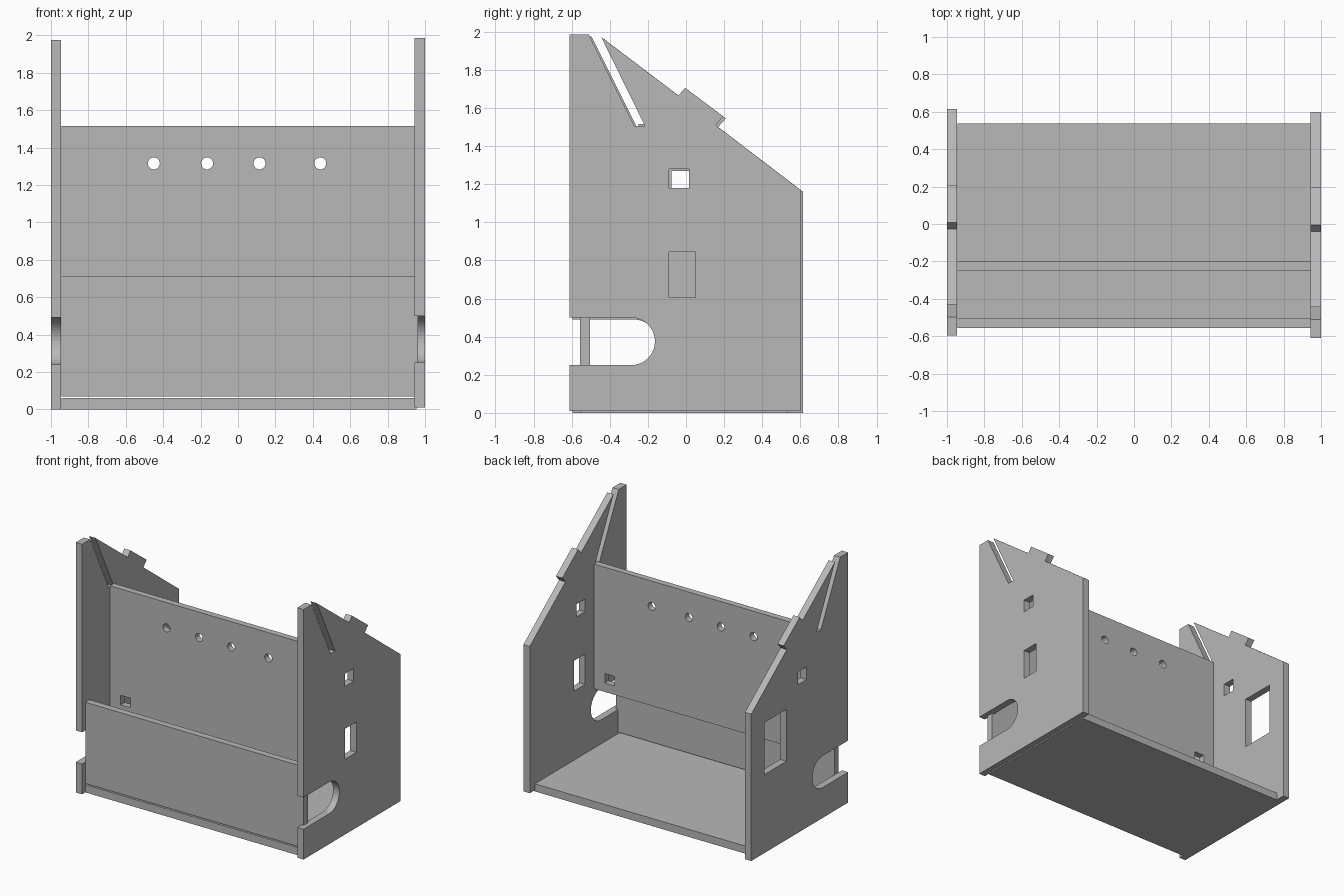
import bpy
from math import sin, cos, pi
from mathutils import Matrix

cube = bpy.data.objects.get("Cube")
if cube:
    bpy.data.objects.remove(cube)

grey = bpy.data.materials.new("plain_grey")
grey.use_nodes = True
colour = (0.48, 0.48, 0.48, 1)
grey.diffuse_color = colour
grey.node_tree.nodes["Principled BSDF"].inputs["Base Color"].default_value = colour

# Local axes of a sheet (across, up, thickness) mapped to the model
SIDE = Matrix(((0, 0, 1), (1, 0, 0), (0, 1, 0))).to_4x4()
FRONT = Matrix(((1, 0, 0), (0, 0, -1), (0, 1, 0))).to_4x4()


def rect(x0, x1, z0, z1):
    return [(x0, z0), (x1, z0), (x1, z1), (x0, z1)]


def arc(cx, cz, r, start, end, n):
    return [(cx + r * cos(start + (end - start) * i / n),
             cz + r * sin(start + (end - start) * i / n)) for i in range(n + 1)]


def sheet(name, outline, holes, thickness, axes, centre):
    """Cut a flat sheet with holes and place it."""
    curve = bpy.data.curves.new(name, 'CURVE')
    curve.dimensions = '2D'
    curve.fill_mode = 'BOTH'
    curve.extrude = thickness / 2
    for loop in [outline] + holes:
        spline = curve.splines.new('POLY')
        spline.points.add(len(loop) - 1)
        for point, (a, b) in zip(spline.points, loop):
            point.co = (a, b, 0, 1)
        spline.use_cyclic_u = True
    temp = bpy.data.objects.new(name + "_profile", curve)
    bpy.context.collection.objects.link(temp)
    graph = bpy.context.evaluated_depsgraph_get()
    mesh = bpy.data.meshes.new_from_object(temp.evaluated_get(graph))
    bpy.data.objects.remove(temp)
    mesh.transform(Matrix.Translation(centre) @ axes)
    mesh.materials.clear()
    mesh.materials.append(grey)
    for face in mesh.polygons:
        face.use_smooth = False
    obj = bpy.data.objects.new(name, mesh)
    bpy.context.collection.objects.link(obj)
    return obj


T = 0.055

# Gable outline: rounded front notch, sloped roof with tab, diagonal slot
gable = [(-0.61, 0.01), (0.60, 0.01), (0.60, 1.17),
         (0.155, 1.51), (0.195, 1.555), (-0.005, 1.705), (-0.04, 1.665),
         (-0.445, 1.972), (-0.215, 1.505), (-0.27, 1.505), (-0.51, 1.985),
         (-0.61, 1.985), (-0.61, 0.5)]
gable += arc(-0.288, 0.375, 0.125, pi / 2, -pi / 2, 20) + [(-0.61, 0.25)]
small_window = rect(-0.09, 0.015, 1.18, 1.28)

# Gable walls, each with its own lower window
sheet("left_wall", gable, [small_window, rect(-0.09, 0.05, 0.605, 0.845)],
      T, SIDE, (1 - T / 2, 0, 0))
sheet("right_wall", gable, [small_window, rect(0.16, 0.435, 0.63, 1.04)],
      T, SIDE, (-1 + T / 2, 0.014, -0.01))

# Upper panel with round holes and a square slot at each end
holes = [arc(x, 1.315, 0.032, 0, 2 * pi * 23 / 24, 23)
         for x in (-0.45, -0.165, 0.115, 0.44)]
holes += [rect(-0.85, -0.765, 0.6, 0.675), rect(0.765, 0.85, 0.6, 0.675)]
sheet("upper_panel", rect(-0.945, 0.945, 0.53, 1.515), holes,
      0.05, FRONT, (0, -0.225, 0))

# Lower front panel and floor, slightly offset toward the left wall
sheet("lower_front_panel", rect(-0.945, 0.963, 0.07, 0.712), [],
      0.052, FRONT, (0, -0.53, 0))
sheet("floor", rect(-0.945, 0.955, 0, 0.06), [],
      1.092, FRONT, (0, -0.01, 0))
